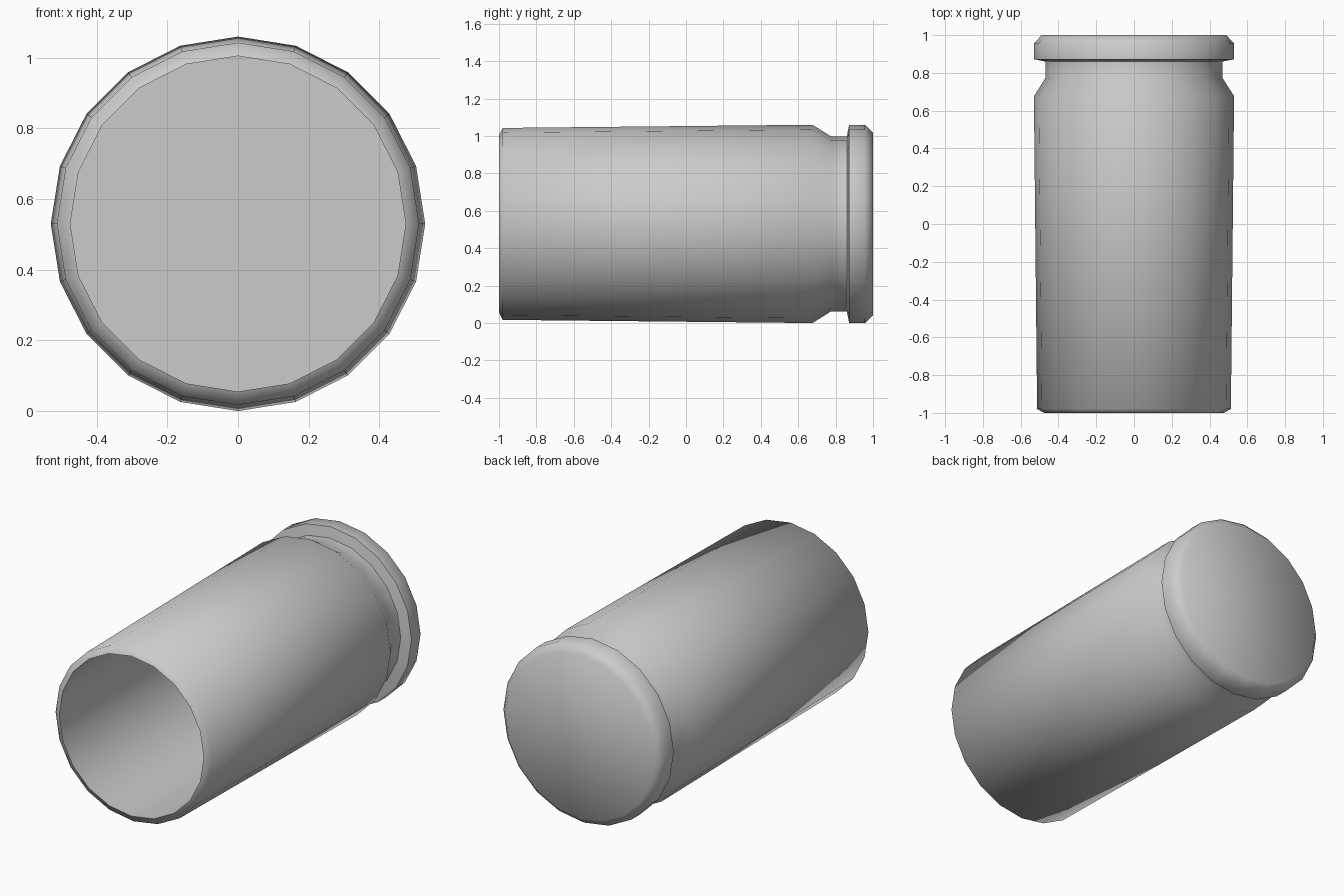
import bpy
import bmesh
from math import cos, sin, pi, radians

cube = bpy.data.objects.get("Cube")
if cube:
    bpy.data.objects.remove(cube, do_unlink=True)

SIDES = 20
RADIUS = 0.53

metal = bpy.data.materials.new("grey metal")
metal.use_nodes = True
grey = (0.6, 0.6, 0.6, 1.0)
metal.diffuse_color = grey
metal.node_tree.nodes["Principled BSDF"].inputs["Base Color"].default_value = grey


def lathe(name, profile, material):
    """Spin (radius, y) points about the lengthwise axis, closing both ends."""
    bm = bmesh.new()
    rings = []
    for r, y in profile:
        ring = []
        for i in range(SIDES):
            a = 2 * pi * i / SIDES
            ring.append(bm.verts.new((r * cos(a), y, RADIUS + r * sin(a))))
        rings.append(ring)
    for a, b in zip(rings, rings[1:]):
        for i in range(SIDES):
            j = (i + 1) % SIDES
            bm.faces.new((a[i], a[j], b[j], b[i]))
    bm.faces.new(rings[0])
    bm.faces.new(rings[-1])
    bmesh.ops.recalc_face_normals(bm, faces=bm.faces)
    mesh = bpy.data.meshes.new(name)
    bm.to_mesh(mesh)
    bm.free()
    mesh.materials.append(material)
    obj = bpy.data.objects.new(name, mesh)
    bpy.context.collection.objects.link(obj)
    return obj


# Hollow casing: inner floor, mouth, tapered wall, groove, rim, base
profile = [
    (0.475, 0.66), (0.475, -1.0),
    (0.513, -0.98), (RADIUS, 0.676),
    (0.468, 0.775), (0.468, 0.86),
    (RADIUS, 0.872), (RADIUS, 0.957), (0.488, 1.0),
]
casing = lathe("casing", profile, metal)

# Smooth shading with sharp mouth and groove edges
bpy.ops.object.select_all(action='DESELECT')
casing.select_set(True)
bpy.context.view_layer.objects.active = casing
bpy.ops.object.shade_smooth_by_angle(angle=radians(65))
